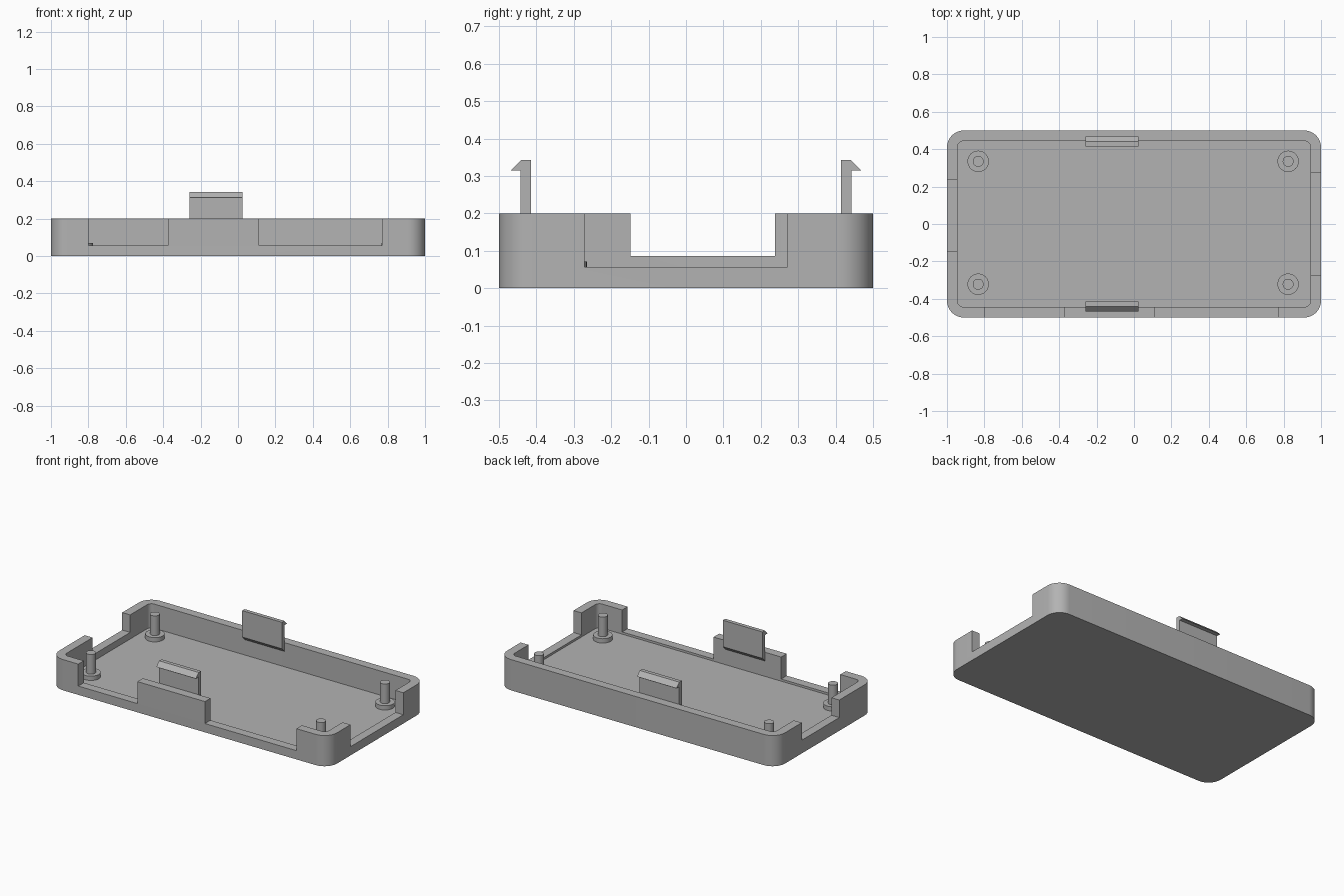
import bpy, bmesh, math

cube = bpy.data.objects.get("Cube")
if cube:
    bpy.data.objects.remove(cube, do_unlink=True)

grey = bpy.data.materials.new("plain_grey")
grey.use_nodes = True
colour = (0.45, 0.45, 0.45, 1)
grey.diffuse_color = colour
grey.node_tree.nodes["Principled BSDF"].inputs["Base Color"].default_value = colour

WALL, FLOOR, HEIGHT = 0.057, 0.043, 0.2


def prism(name, outline, offset):
    """Sweep a closed loop of 3D points along an offset."""
    bm = bmesh.new()
    face = bm.faces.new([bm.verts.new(p) for p in outline])
    swept = bmesh.ops.extrude_face_region(bm, geom=[face])["geom"]
    bmesh.ops.translate(bm, vec=offset,
                        verts=[v for v in swept if isinstance(v, bmesh.types.BMVert)])
    bmesh.ops.recalc_face_normals(bm, faces=bm.faces)
    mesh = bpy.data.meshes.new(name)
    bm.to_mesh(mesh)
    bm.free()
    mesh.materials.append(grey)
    obj = bpy.data.objects.new(name, mesh)
    bpy.context.collection.objects.link(obj)
    return obj


def rounded_rect(hx, hy, r, z, steps=10):
    points = []
    for quarter, (sx, sy) in enumerate([(1, 1), (-1, 1), (-1, -1), (1, -1)]):
        for i in range(steps + 1):
            a = (quarter + i / steps) * math.pi / 2
            points.append((sx * (hx - r) + r * math.cos(a),
                           sy * (hy - r) + r * math.sin(a), z))
    return points


def box(name, x0, x1, y0, y1, z0, z1):
    return prism(name, [(x0, y0, z0), (x1, y0, z0), (x1, y1, z0), (x0, y1, z0)],
                 (0, 0, z1 - z0))


def smooth(obj):
    bpy.ops.object.select_all(action="DESELECT")
    obj.select_set(True)
    bpy.context.view_layer.objects.active = obj
    bpy.ops.object.shade_smooth_by_angle(angle=math.radians(30))


# Tray body with its pocket and the port openings in three walls
tray = prism("tray", rounded_rect(1, 0.5, 0.09, 0), (0, 0, HEIGHT))
cutters = [
    prism("pocket_cutter", rounded_rect(1 - WALL, 0.5 - WALL, 0.03, FLOOR), (0, 0, 0.4)),
    box("front_small_opening", -0.8, -0.375, -0.6, -0.42, 0.057, 0.4),
    box("front_wide_opening", 0.112, 0.77, -0.6, -0.42, 0.057, 0.4),
    box("left_opening", 0.92, 1.1, -0.272, 0.272, 0.057, 0.4),
    box("right_opening", -1.1, -0.92, -0.148, 0.238, 0.086, 0.4),
]
bpy.context.view_layer.objects.active = tray
for cutter in cutters:
    cutter.hide_render = True
    mod = tray.modifiers.new(cutter.name, "BOOLEAN")
    mod.operation = "DIFFERENCE"
    mod.solver = "EXACT"
    mod.object = cutter
    bpy.ops.object.modifier_apply(modifier=mod.name)
    bpy.data.objects.remove(cutter, do_unlink=True)
smooth(tray)


# Corner posts, each a thin pin on a wider collar
def cylinder(name, x, y, r, z0, z1):
    bpy.ops.mesh.primitive_cylinder_add(vertices=32, radius=r, depth=z1 - z0,
                                        location=(x, y, (z0 + z1) / 2))
    obj = bpy.context.object
    obj.name = name
    obj.data.materials.append(grey)
    smooth(obj)


for side, x in (("right", -0.833), ("left", 0.824)):
    for end, y in (("front", -0.322), ("back", 0.335)):
        cylinder(f"{end}_{side}_collar", x, y, 0.057, FLOOR - 0.01, 0.071)
        cylinder(f"{end}_{side}_pin", x, y, 0.029, 0.06, HEIGHT - 0.001)

# Snap clips with an outward hook and a chamfered foot on the inner wall
clip_profile = [(0.415, 0.171), (0.443, 0.143), (0.443, 0.314),
                (0.469, 0.314), (0.44, 0.343), (0.415, 0.343)]
for name, s in (("back_clip", 1), ("front_clip", -1)):
    prism(name, [(-0.26, s * y, z) for y, z in clip_profile], (0.285, 0, 0))
